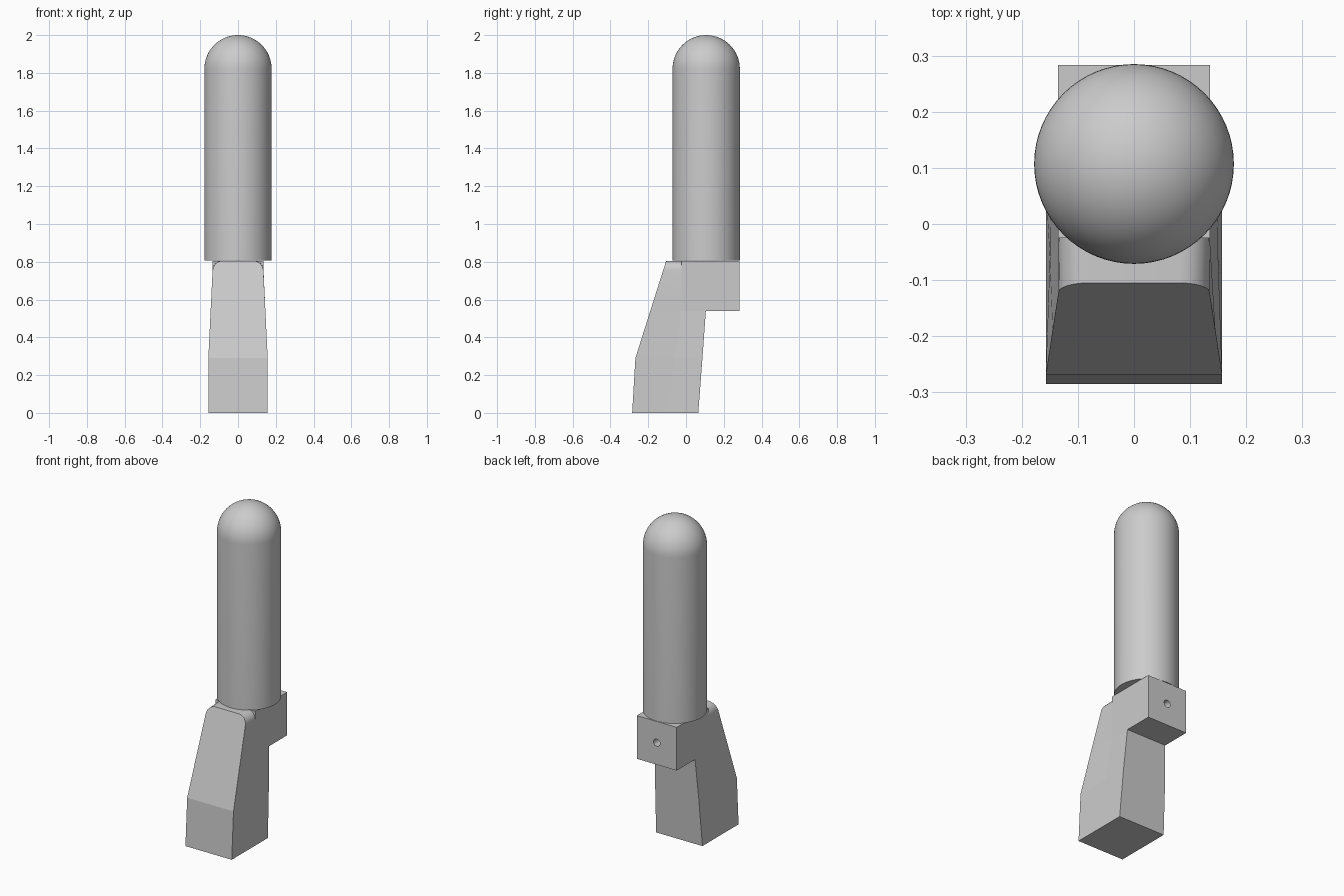
import bpy, bmesh, math
from mathutils import Matrix

cube = bpy.data.objects.get("Cube")
if cube:
    bpy.data.objects.remove(cube, do_unlink=True)

grey = bpy.data.materials.new("plain grey")
grey.use_nodes = True
grey.diffuse_color = (0.6, 0.6, 0.6, 1)
grey.node_tree.nodes["Principled BSDF"].inputs["Base Color"].default_value = (0.6, 0.6, 0.6, 1)


def finish(name, bm, smooth=False):
    bmesh.ops.recalc_face_normals(bm, faces=bm.faces)
    mesh = bpy.data.meshes.new(name)
    bm.to_mesh(mesh)
    bm.free()
    mesh.materials.append(grey)
    obj = bpy.data.objects.new(name, mesh)
    bpy.context.collection.objects.link(obj)
    if smooth:
        bpy.ops.object.select_all(action='DESELECT')
        obj.select_set(True)
        bpy.context.view_layer.objects.active = obj
        bpy.ops.object.shade_smooth_by_angle(angle=math.radians(35))
    return obj


def loft(sections):
    """Stack mirrored sections; each is (z, [(half_width, y), ...]) from front to back."""
    bm = bmesh.new()
    rings = []
    for z, side in sections:
        outline = [(w, y) for w, y in side] + [(-w, y) for w, y in reversed(side)]
        rings.append([bm.verts.new((x, y, z)) for x, y in outline])
    for low, high in zip(rings, rings[1:]):
        for i in range(len(low)):
            j = (i + 1) % len(low)
            bm.faces.new((low[i], low[j], high[j], high[i]))
    bm.faces.new(rings[0])
    bm.faces.new(rings[-1])
    return bm


# Leaning lower handle
finish("handle", loft([
    (0, [(0.157, -0.285), (0.157, -0.1), (0.157, 0.065)]),
    (0.29, [(0.157, -0.268), (0.15, -0.06), (0.148, 0.087)]),
    (0.54, [(0.145, -0.189), (0.135, -0.025), (0.135, 0.105)]),
]))

# Sloped upper handle with rounded top corners
bm = loft([
    (0.54, [(0.145, -0.189), (0.135, -0.025)]),
    (0.805, [(0.132, -0.105), (0.135, -0.025)]),
])
corners = [e for e in bm.edges
           if all(v.co.z > 0.8 for v in e.verts) and e.verts[0].co.x * e.verts[1].co.x > 0]
bmesh.ops.bevel(bm, geom=corners, offset=0.05, offset_type='OFFSET', segments=6,
                profile=0.5, affect='EDGES')
finish("handle_shoulder", bm, True)

# Rear mounting block with a blind screw hole
bm = bmesh.new()
bmesh.ops.create_cube(bm, size=1, matrix=Matrix.Translation((0, 0.129, 0.6725))
                      @ Matrix.Diagonal((0.27, 0.308, 0.265, 1)))
block = finish("mounting_block", bm)
bm = bmesh.new()
bmesh.ops.create_cone(bm, cap_ends=True, segments=24, radius1=0.022, radius2=0.022, depth=0.12,
                      matrix=Matrix.Translation((0, 0.283, 0.675)) @ Matrix.Rotation(math.pi / 2, 4, 'X'))
cutter = finish("hole_cutter", bm)
cutter.hide_render = True
cut = block.modifiers.new("screw_hole", 'BOOLEAN')
cut.object = cutter
cut.solver = 'EXACT'
bpy.context.view_layer.objects.active = block
bpy.ops.object.modifier_apply(modifier=cut.name)
bpy.data.objects.remove(cutter, do_unlink=True)

# Round-ended tube, spun from a half profile
radius, steps = 0.178, 16
profile = [(0, 0.808), (radius, 0.808)]
for i in range(steps + 1):
    a = math.pi / 2 * i / steps
    profile.append((radius * math.cos(a), 2 - radius + radius * math.sin(a)))
bm = bmesh.new()
verts = [bm.verts.new((r, 0.107, z)) for r, z in profile]
edges = [bm.edges.new(pair) for pair in zip(verts, verts[1:])]
bmesh.ops.spin(bm, geom=verts + edges, cent=(0, 0.107, 0), axis=(0, 0, 1),
               angle=math.tau, steps=64, use_duplicate=False)
bmesh.ops.remove_doubles(bm, verts=bm.verts, dist=0.0005)
finish("domed_tube", bm, True)
